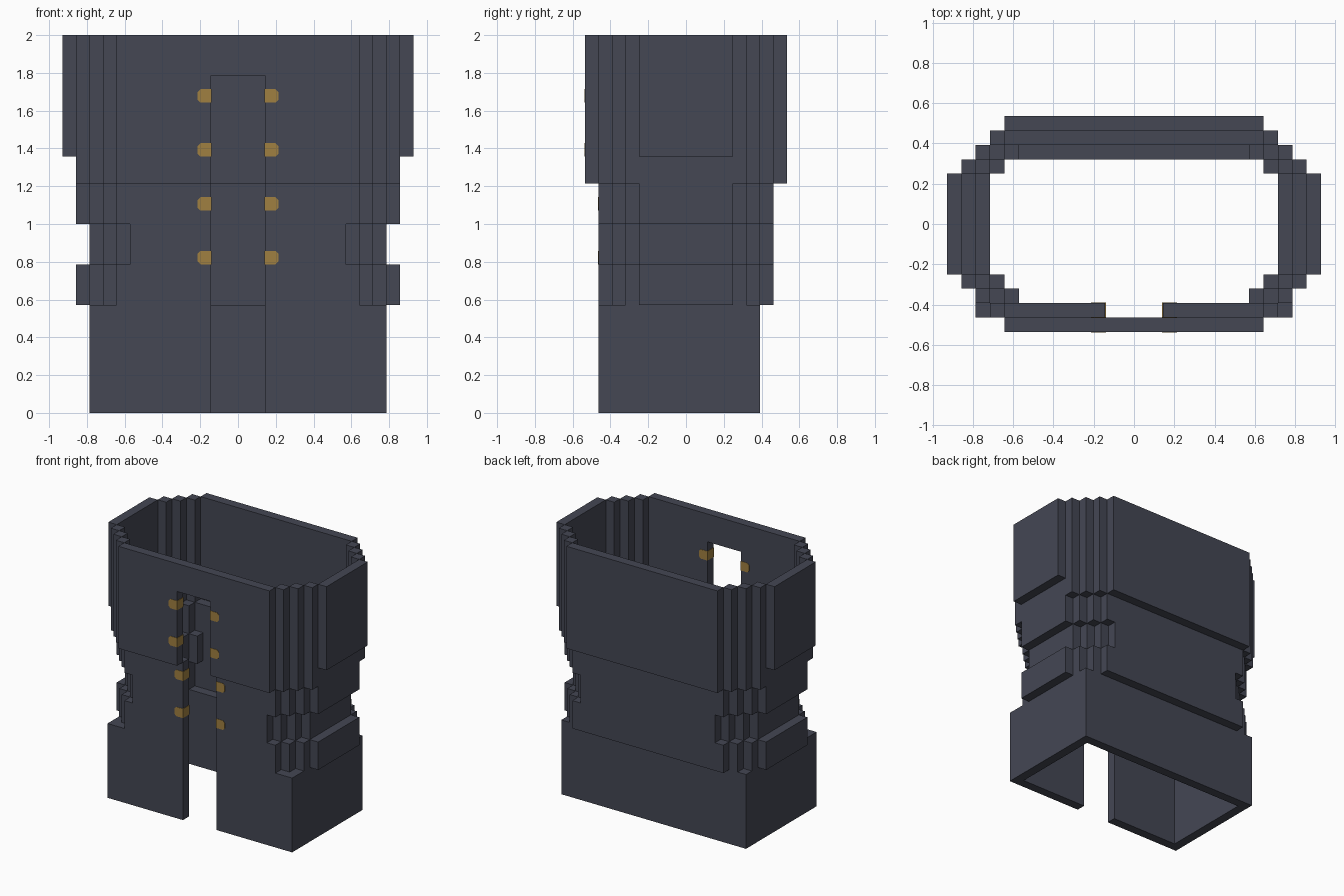
import bpy, bmesh
from mathutils import Vector

old = bpy.data.objects.get("Cube")
if old:
    bpy.data.objects.remove(old)

U = 1 / 14  # one block of the grid


def material(name, rgb):
    m = bpy.data.materials.new(name)
    m.use_nodes = True
    col = (*rgb, 1)
    m.diffuse_color = col
    m.node_tree.nodes["Principled BSDF"].inputs["Base Color"].default_value = col
    return m


SLATE = material("slate cloth", (0.058, 0.063, 0.088))
GOLD = material("gold", (0.352, 0.216, 0.052))


def prism(bm, outline, axis, lo, hi):
    """Extrude a flat outline: axis 'z' takes (x, y) points, axis 'y' takes (x, z)."""
    def place(p, h):
        return Vector((p[0], p[1], h) if axis == "z" else (p[0], h, p[1])) * U
    face = bm.faces.new([bm.verts.new(place(p, lo)) for p in outline])
    out = bmesh.ops.extrude_face_region(bm, geom=[face])
    verts = [g for g in out["geom"] if isinstance(g, bmesh.types.BMVert)]
    step = Vector((0, 0, hi - lo) if axis == "z" else (0, hi - lo, 0)) * U
    bmesh.ops.translate(bm, verts=verts, vec=step)


def box(bm, x0, x1, y0, y1, z0, z1):
    prism(bm, [(x0, y0), (x1, y0), (x1, y1), (x0, y1)], "z", z0, z1)


def mirrored(outline):
    return [(-x, v) for x, v in reversed(outline)]


def finish(name, bm, mat):
    bmesh.ops.recalc_face_normals(bm, faces=bm.faces)
    me = bpy.data.meshes.new(name)
    bm.to_mesh(me)
    bm.free()
    me.materials.append(mat)
    ob = bpy.data.objects.new(name, me)
    bpy.context.collection.objects.link(ob)


DOOR = 2       # half width of the front opening
DOOR_TOP = 25

# Skirt: square tube, open down the front
half = [(DOOR, -6.5), (11, -6.5), (11, 5.5)]
inner = [(10, 4.5), (10, -5.5), (DOOR, -5.5)]
bm = bmesh.new()
prism(bm, half + mirrored(half) + mirrored(inner) + inner, "z", 0, 8)
finish("skirt", bm, SLATE)

# Waist: front panels and back panel with notched edges
notched = [(9, 8), (9, 11), (8, 11), (8, 14), (9, 14), (9, 17)]
front_half = [(DOOR, 8)] + notched + [(DOOR, 17)]
bm = bmesh.new()
prism(bm, front_half, "y", -6.5, -5.5)
prism(bm, mirrored(front_half), "y", -6.5, -5.5)
finish("waist_front", bm, SLATE)
bm = bmesh.new()
prism(bm, notched + mirrored(notched), "y", 5.5, 6.5)
finish("waist_back", bm, SLATE)

# Chest: front panel arched over the opening, plain back panel
arch = [(DOOR, DOOR_TOP), (DOOR, 17), (9, 17), (9, 28)]
bm = bmesh.new()
prism(bm, arch + mirrored(arch), "y", -7.5, -6.5)
finish("chest_front", bm, SLATE)
bm = bmesh.new()
box(bm, -9, 9, 6.5, 7.5, 17, 28)
finish("chest_back", bm, SLATE)


# Stepped corners: single blocks running diagonally from panel to side wall
def corners(name, bands):
    bm = bmesh.new()
    for z0, z1, x, y, count in bands:
        for i in range(count):
            a, b = x + i, y - i
            for x0, x1 in ((a, a + 1), (-a - 1, -a)):
                for y0, y1 in ((b - 1, b), (-b, 1 - b)):
                    box(bm, x0, x1, y0, y1, z0, z1)
    finish(name, bm, SLATE)


corners("waist_corners", [(8, 11, 9, 5.5, 2), (11, 14, 8, 5.5, 2), (14, 17, 9, 5.5, 2)])
corners("chest_corners", [(17, 28, 9, 6.5, 3)])

# Side walls
for name, x, z0, z1 in (("belt_side", 11, 8, 11), ("waist_side", 10, 11, 14),
                        ("rib_side", 11, 14, 19), ("arm_side", 12, 19, 28)):
    for label, s in (("left", 1), ("right", -1)):
        bm = bmesh.new()
        box(bm, *sorted((s * x, s * (x + 1))), -3.5, 3.5, z0, z1)
        finish(f"{name}_{label}", bm, SLATE)

# Buttons: clipped blocks set through the front panels beside the opening
E, C = 0.04, 0.22
for n, (z, y) in enumerate(((11, -6.5), (15, -6.5), (19, -7.5), (23, -7.5))):
    shape = [(DOOR - E, z), (3 - C, z), (3, z + C), (3, z + 1 - C),
             (3 - C, z + 1), (DOOR - E, z + 1)]
    for label, pts in (("left", shape), ("right", mirrored(shape))):
        bm = bmesh.new()
        prism(bm, pts, "y", y - E, y + 1 + E)
        finish(f"button_{label}_{n + 1}", bm, GOLD)
